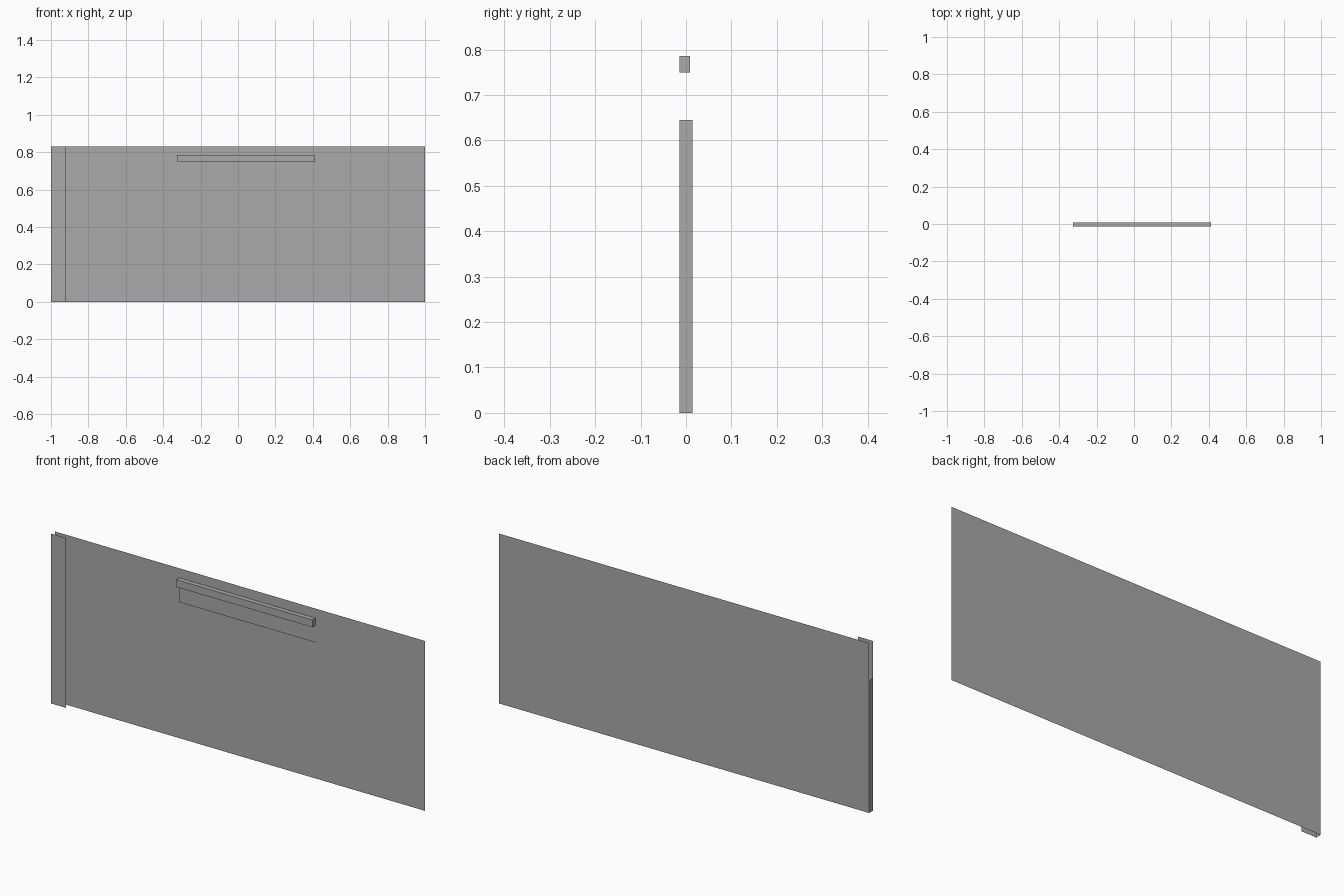
import bpy
import bmesh

cube = bpy.data.objects.get("Cube")
if cube:
    bpy.data.objects.remove(cube, do_unlink=True)

grey = bpy.data.materials.new("plain grey")
grey.use_nodes = True
grey.diffuse_color = (0.4, 0.4, 0.4, 1)
grey.node_tree.nodes["Principled BSDF"].inputs["Base Color"].default_value = (0.4, 0.4, 0.4, 1)

HEIGHT = 0.83
FRONT, BACK = -0.014, 0.014
LEFT, RIGHT = -1.0, 1.0


def finish(name, bm):
    mesh = bpy.data.meshes.new(name)
    bm.to_mesh(mesh)
    bm.free()
    mesh.materials.append(grey)
    obj = bpy.data.objects.new(name, mesh)
    bpy.context.collection.objects.link(obj)
    return obj


def sheet(name, start, end, bottom, top):
    """Upright flat sheet between two points on the floor plan."""
    bm = bmesh.new()
    corners = [(*start, bottom), (*end, bottom), (*end, top), (*start, top)]
    bm.faces.new([bm.verts.new(c) for c in corners])
    return finish(name, bm)


def box(name, low, high):
    bm = bmesh.new()
    bmesh.ops.create_cube(bm, size=1)
    for v in bm.verts:
        v.co = [(a + b) / 2 + c * (b - a) for a, b, c in zip(low, high, v.co)]
    return finish(name, bm)


# Large panel
sheet("main_panel", (LEFT, BACK), (RIGHT, BACK), 0, HEIGHT)

# Raised edge strip with its short return
sheet("edge_strip", (LEFT, FRONT), (-0.92, FRONT), 0, HEIGHT)
sheet("edge_return", (LEFT, BACK), (LEFT, FRONT), 0, 0.645)

# Handle bar and the thin plate hanging behind it
box("handle_bar", (-0.325, -0.014, 0.75), (0.412, 0.009, 0.786))
sheet("handle_plate", (-0.325, 0.009), (0.412, 0.009), 0.667, 0.75)
